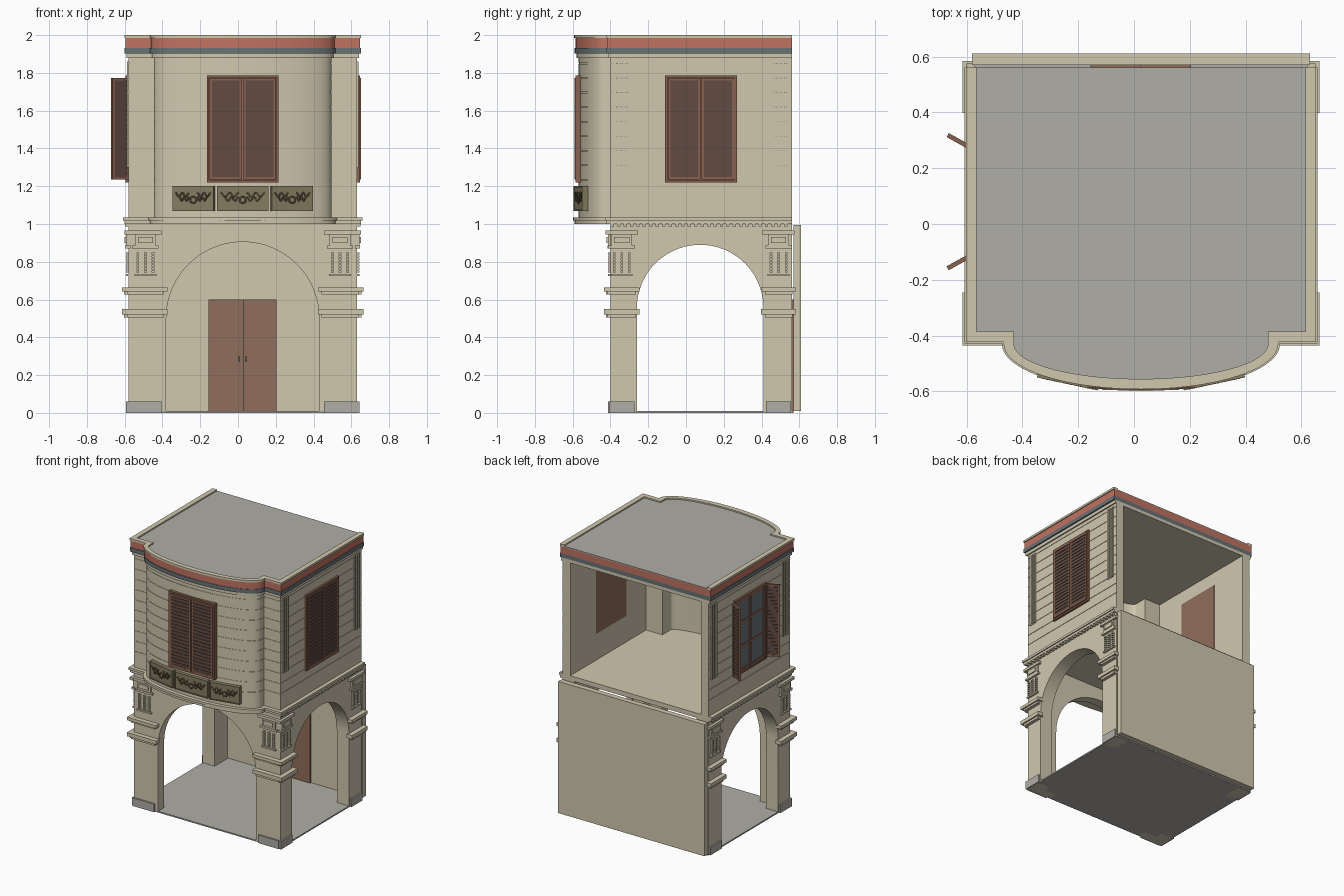
import bpy, bmesh, math
from mathutils import Matrix, Vector

if "Cube" in bpy.data.objects:
    bpy.data.objects.remove(bpy.data.objects["Cube"])


def colour(name, r, g, b):
    m = bpy.data.materials.new(name)
    m.use_nodes = True
    m.diffuse_color = (r, g, b, 1)
    m.node_tree.nodes["Principled BSDF"].inputs["Base Color"].default_value = (r, g, b, 1)
    return m


CREAM = colour("cream plaster", .63, .58, .43)
GREY = colour("grey concrete", .43, .42, .39)
RED = colour("terracotta band", .53, .17, .12)
SLATE = colour("slate band", .14, .17, .18)
DOOR = colour("door brown", .28, .155, .105)
FRAME = colour("shutter frame brown", .25, .12, .08)
SLAT = colour("slat dark brown", .12, .07, .055)
PANEL = colour("olive panel", .23, .2, .12)
BRONZE = colour("bronze ornament", .12, .1, .05)

# Main dimensions
X0, X1, Y0, Y1 = -.58, .63, -.40, .56
CX = (X0 + X1) / 2
WALL = .065


def finish(name, bm, mat, smooth=False):
    bmesh.ops.recalc_face_normals(bm, faces=bm.faces[:])
    me = bpy.data.meshes.new(name)
    bm.to_mesh(me)
    bm.free()
    me.materials.append(mat)
    ob = bpy.data.objects.new(name, me)
    bpy.context.collection.objects.link(ob)
    if smooth:
        bpy.ops.object.select_all(action='DESELECT')
        bpy.context.view_layer.objects.active = ob
        ob.select_set(True)
        bpy.ops.object.shade_smooth_by_angle(angle=math.radians(30))
    return ob


def boxes(name, mat, items, matrix=Matrix()):
    """Several boxes (x0, x1, y0, y1, z0, z1) as one object."""
    bm = bmesh.new()
    for a, b, c, d, e, f in items:
        m = Matrix.Translation(((a + b) / 2, (c + d) / 2, (e + f) / 2)) @ Matrix.Diagonal((b - a, d - c, f - e, 1))
        bmesh.ops.create_cube(bm, size=1, matrix=matrix @ m)
    return finish(name, bm, mat)


def outline(off, n=40):
    """Plan of the building with its bowed front, from back left to back right."""
    a, b, yc = .47 + off, .14 + off, -.43
    pts = [(X1 + off, Y1), (X1 + off, Y0 - off), (CX + a, Y0 - off)]
    for i in range(n + 1):
        t = math.pi * i / n
        pts.append((CX + a * math.cos(t), yc - b * math.sin(t)))
    return pts + [(CX - a, Y0 - off), (X0 - off, Y0 - off), (X0 - off, Y1)]


def sweep(name, mat, profile):
    """Carry a closed (offset, z) profile round the plan."""
    bm = bmesh.new()
    rings = [[bm.verts.new((x, y, z)) for x, y in outline(o)] for o, z in profile]
    for r, s in zip(rings, rings[1:] + rings[:1]):
        for i in range(len(r) - 1):
            bm.faces.new((r[i], r[i + 1], s[i + 1], s[i]))
    for end in (0, -1):
        bm.faces.new([r[end] for r in rings])
    return finish(name, bm, mat, True)


def prism(name, mat, pts, vec):
    bm = bmesh.new()
    f = bm.faces.new([bm.verts.new(p) for p in pts])
    g = bmesh.ops.extrude_face_region(bm, geom=[f])
    bmesh.ops.translate(bm, vec=vec, verts=[v for v in g["geom"] if isinstance(v, bmesh.types.BMVert)])
    return finish(name, bm, mat, True)


def slab(name, mat, off, z0, z1):
    return prism(name, mat, [(x, y, z0) for x, y in outline(off)], (0, 0, z1 - z0))


def frame(x, y, deg):
    """Local frame of a wall: x along it, -y outwards."""
    return Matrix.Translation((x, y, 0)) @ Matrix.Rotation(math.radians(deg), 4, 'Z')


FRONT, LEFT, RIGHT = frame(0, Y0, 0), frame(X1, 0, 90), frame(X0, 0, -90)
BAY = frame(0, -.57, 0)


def arch_wall(name, m, u0, u1, c, r, spring, thick):
    arc = [(c - r * math.cos(math.pi * i / 40), spring + r * math.sin(math.pi * i / 40)) for i in range(41)]
    pts = [(u0, 0), (c - r, 0)] + arc + [(c + r, 0), (u1, 0), (u1, 1), (u0, 1)]
    prism(name, CREAM, [m @ Vector((u, 0, z)) for u, z in pts], m.to_3x3() @ Vector((0, thick, 0)))


# Ground storey
boxes("ground_floor", GREY, [(X0, X1, Y0, Y1 + .01, 0, .01)])
arch_wall("front_arch", FRONT, X0, X1, CX, .405, .5, .07)
arch_wall("left_arch", LEFT, Y0 + .07, Y1, .075, .335, .555, .1)
arch_wall("right_arch", RIGHT, -Y1, -Y0 - .07, -.075, .335, .555, .1)
boxes("back_wall", CREAM, [(X0, X1, .57, .61, .01, .995)])
boxes("door", DOOR, [(-.155, CX - .001, .558, .572, .01, .6), (CX + .001, .205, .558, .572, .01, .6)])
boxes("door_handles", SLATE, [(CX + s - .004, CX + s + .004, .545, .56, .27, .3) for s in (-.018, .018)])


# Pier dressings: plinth, two mouldings, framed block and bead drops
def pier(label, m, c, hw):
    boxes(label + "_plinth", GREY, [(c - hw * .72, c + hw * .72, -.012, .01, 0, .06)], m)
    tiers = ((.505, .522, -.02, .024), (.522, .55, 0, .035), (.628, .642, -.02, .024), (.642, .665, 0, .035))
    boxes(label + "_mouldings", CREAM, [(c - hw - g, c + hw + g, -n, .01, a, b) for a, b, g, n in tiers], m)
    parts = [(c - .085, c + .085, -.02, .01, .945, .965), (c - .07, c + .07, -.016, .01, .87, .885),
             (c - .055, c + .055, -.012, .01, .885, .945), (c - .04, c + .04, -.02, .01, .9, .932),
             (c - .058, c + .058, -.014, .01, .725, .736)]
    for u in (-.04, 0, .04):
        for k in range(7):
            z = .742 + k * .016
            parts.append((c + u - .007, c + u + .007, -.014, .005, z, z + .011))
    boxes(label + "_capital", CREAM, parts, m)


pier("front_pier_left", FRONT, .54, .117)
pier("front_pier_right", FRONT, -.49, .117)
for label, m, s in (("left", LEFT, 1), ("right", RIGHT, -1)):
    pier(label + "_side_front_pier", m, -.34 * s, .095)
    pier(label + "_side_back_pier", m, .49 * s, .093)
    ys = [Y0 + .01 + k * .034 for k in range(28)]
    boxes(label + "_dentils", CREAM, [(s * y - .009, s * y + .009, -.018, .01, .987, 1.002) for y in ys], m)
    strips = [s * (c + d) for c in (-.34, .5) for d in (-.025, 0, .025)]
    boxes(label + "_wall_strips", CREAM, [(u - .006, u + .006, -.007, .01, 1.3, 1.86) for u in strips], m)

# Belt course and upper floor
slab("belt_lower", CREAM, .02, 1.0, 1.018)
slab("belt_upper", CREAM, .028, 1.018, 1.035)

# Upper wall with shallow horizontal joints
COURSE = .077
profile = [(-WALL, 1.03), (0, 1.03)]
for k in range(1, 11):
    z = 1.08 + (k - .001) * COURSE
    profile += [(0, z - .002), (-.003, z - .002), (-.003, z + .002), (0, z + .002)]
sweep("upper_wall", CREAM, profile + [(0, 1.88), (-WALL, 1.88)])

# Cornice and roof
slab("cornice_base", CREAM, .01, 1.878, 1.902)
slab("slate_cornice", SLATE, .02, 1.902, 1.932)
slab("red_cornice", RED, .016, 1.932, 1.985)
sweep("parapet_rim", CREAM, [(-.015, 1.98), (.022, 1.985), (.022, 2), (-.015, 2)])
slab("roof", GREY, -.015, 1.98, 1.99)


# Shutters and windows
def leaf(label, m, w):
    z0, z1, e = 1.235, 1.772, .013
    boxes(label + "_frame", FRAME, [(0, e, -.008, .008, z0, z1), (w - e, w, -.008, .008, z0, z1),
                                    (e, w - e, -.008, .008, z0, z0 + e), (e, w - e, -.008, .008, z1 - e, z1)], m)
    pitch = (z1 - z0 - 2 * e) / 20
    slats = [(e, w - e, -.006, .006, z0 + e + k * pitch, z0 + e + (k + .75) * pitch) for k in range(20)]
    boxes(label + "_slats", SLAT, slats + [(e, w - e, -.002, .002, z0 + e, z1 - e)], m)


def surround(label, m, c):
    a, b, t = c - .19, c + .19, .012
    boxes(label + "_surround", FRAME, [(a, a + t, -.015, .03, 1.22, 1.787), (b - t, b, -.015, .03, 1.22, 1.787),
                                       (a + t, b - t, -.015, .03, 1.22, 1.232),
                                       (a + t, b - t, -.015, .03, 1.775, 1.787)], m)
    boxes(label + "_inner_panel", DOOR, [(a + t, b - t, -.003, WALL + .003, 1.232, 1.775)], m)


for label, m, c in (("front_window", BAY, CX), ("left_window", LEFT, .08)):
    surround(label, m, c)
    for side, u in (("a", c - .176), ("b", c + .003)):
        leaf(label + "_shutter_" + side, m @ Matrix.Translation((u, -.012, 0)), .173)

c = -.08
surround("right_window", RIGHT, c)
bars = [(c + u - .01, c + u + .01, -.012, .01, 1.232, 1.775) for u in (-.165, 0, .165)]
bars += [(c - .178, c + .178, -.01, .01, z - .01, z + .01) for z in (1.245, 1.42, 1.6, 1.762)]
boxes("right_window_bars", FRAME, bars, RIGHT)
boxes("right_window_glass", SLATE, [(c - .178, c + .178, -.006, 0, 1.232, 1.775)], RIGHT)
for side, u, deg in (("a", c - .19, -119), ("b", c + .19, -61)):
    hinge = Matrix.Translation((u, 0, 0)) @ Matrix.Rotation(math.radians(deg), 4, 'Z')
    leaf("right_window_shutter_" + side, RIGHT @ hinge, .1)


# Ornamental panels round the bow
def tubes(name, mat, paths, radius, m):
    cu = bpy.data.curves.new(name, 'CURVE')
    cu.dimensions = '3D'
    cu.bevel_depth = radius
    cu.bevel_resolution = 1
    for pts in paths:
        sp = cu.splines.new('POLY')
        sp.points.add(len(pts) - 1)
        for p, q in zip(sp.points, pts):
            p.co = (*q, 1)
    cu.materials.append(mat)
    ob = bpy.data.objects.new(name, cu)
    ob.matrix_world = m
    bpy.context.collection.objects.link(ob)


for label, x, y, hw, deg in (("centre", CX, -.588, .137, 0), ("left", .287, -.567, .112, 12),
                             ("right", -.237, -.567, .112, -12)):
    m = frame(x, y, deg)
    t = .006
    boxes(label + "_panel", PANEL, [(-hw, hw, 0, .035, 1.07, 1.2), (-hw, hw, -.006, 0, 1.07, 1.07 + t),
                                    (-hw, hw, -.006, 0, 1.2 - t, 1.2), (-hw, -hw + t, -.006, 0, 1.07, 1.2),
                                    (hw - t, hw, -.006, 0, 1.07, 1.2)], m)
    circle = [(math.cos(i * math.pi / 8), math.sin(i * math.pi / 8)) for i in range(17)]
    paths = [[(.017 * a, -.002, 1.128 + .017 * b) for a, b in circle]]
    for s in (-1, 1):
        for row, z in enumerate((1.155, 1.133)):
            us = [.022 + i * (hw * .85 - .022 - row * .02) / 16 for i in range(17)]
            paths.append([(s * u, -.002, z + .011 * math.cos(i * math.pi / 4)) for i, u in enumerate(us)])
    tubes(label + "_garland", BRONZE, paths, .0045, m)
